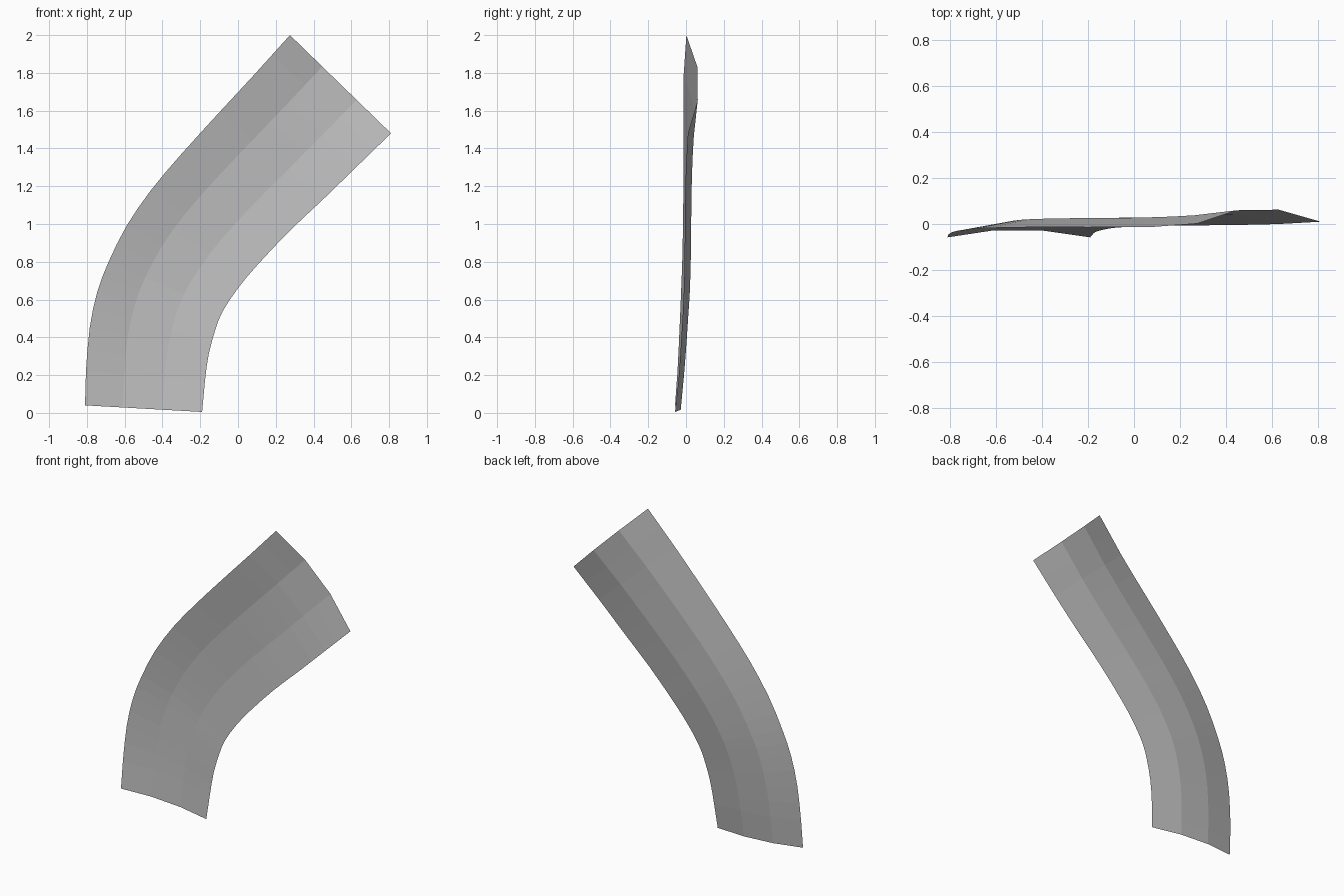
import bpy
from mathutils import Vector

if "Cube" in bpy.data.objects:
    bpy.data.objects.remove(bpy.data.objects["Cube"])

# Stations along the strip: left edge (x, y, z), right edge (x, y, z), channel depth
STATIONS = [
    ((-.81, -.058, .04), (-.19, -.058, .005), .03),
    ((-.805, -.045, .22), (-.175, -.040, .17), .03),
    ((-.785, -.034, .45), (-.155, -.030, .31), .033),
    ((-.745, -.026, .64), (-.12, -.022, .44), .035),
    ((-.685, -.020, .80), (-.08, -.016, .54), .037),
    ((-.59, -.016, .99), (0, -.011, .66), .037),
    ((-.46, -.014, 1.18), (.10, -.008, .78), .037),
    ((-.30, -.014, 1.37), (.27, -.006, .96), .037),
    ((-.10, -.014, 1.59), (.45, -.004, 1.13), .040),
    ((.09, -.012, 1.795), (.63, 0, 1.305), .046),
    ((.275, .002, 2.0), (.81, .010, 1.48), .055),
]


def smooth_rows(rows):
    """Insert a Catmull-Rom midpoint between neighbouring rows."""
    out = []
    last = len(rows) - 1
    for i in range(last):
        out.append(rows[i])
        if 0 < i < last - 1:
            a, b, c, d = rows[i - 1:i + 3]
            out.append([(9 * (q + r) - p - s) / 16 for p, q, r, s in zip(a, b, c, d)])
        else:
            out.append([(q + r) / 2 for q, r in zip(rows[i], rows[i + 1])])
    return out + [rows[-1]]


# Cross-section: shallow three-facet channel, open to the front
rows = []
for left, right, depth in STATIONS:
    a, b = Vector(left), Vector(right)
    back = Vector((0, depth, 0))
    rows.append([a, a.lerp(b, .32) + back, a.lerp(b, .66) + back, b])
rows = smooth_rows(rows)

verts = [p for row in rows for p in row]
faces = [(4 * r + c, 4 * r + c + 1, 4 * r + c + 5, 4 * r + c + 4)
         for r in range(len(rows) - 1) for c in range(3)]

# Curved channel strip
mesh = bpy.data.meshes.new("curved_strip")
mesh.from_pydata(verts, [], faces)
mesh.update()
strip = bpy.data.objects.new("curved_strip", mesh)
bpy.context.collection.objects.link(strip)

grey = bpy.data.materials.new("light_grey")
grey.diffuse_color = (.5, .5, .5, 1)
grey.use_nodes = True
grey.node_tree.nodes["Principled BSDF"].inputs["Base Color"].default_value = grey.diffuse_color
mesh.materials.append(grey)
